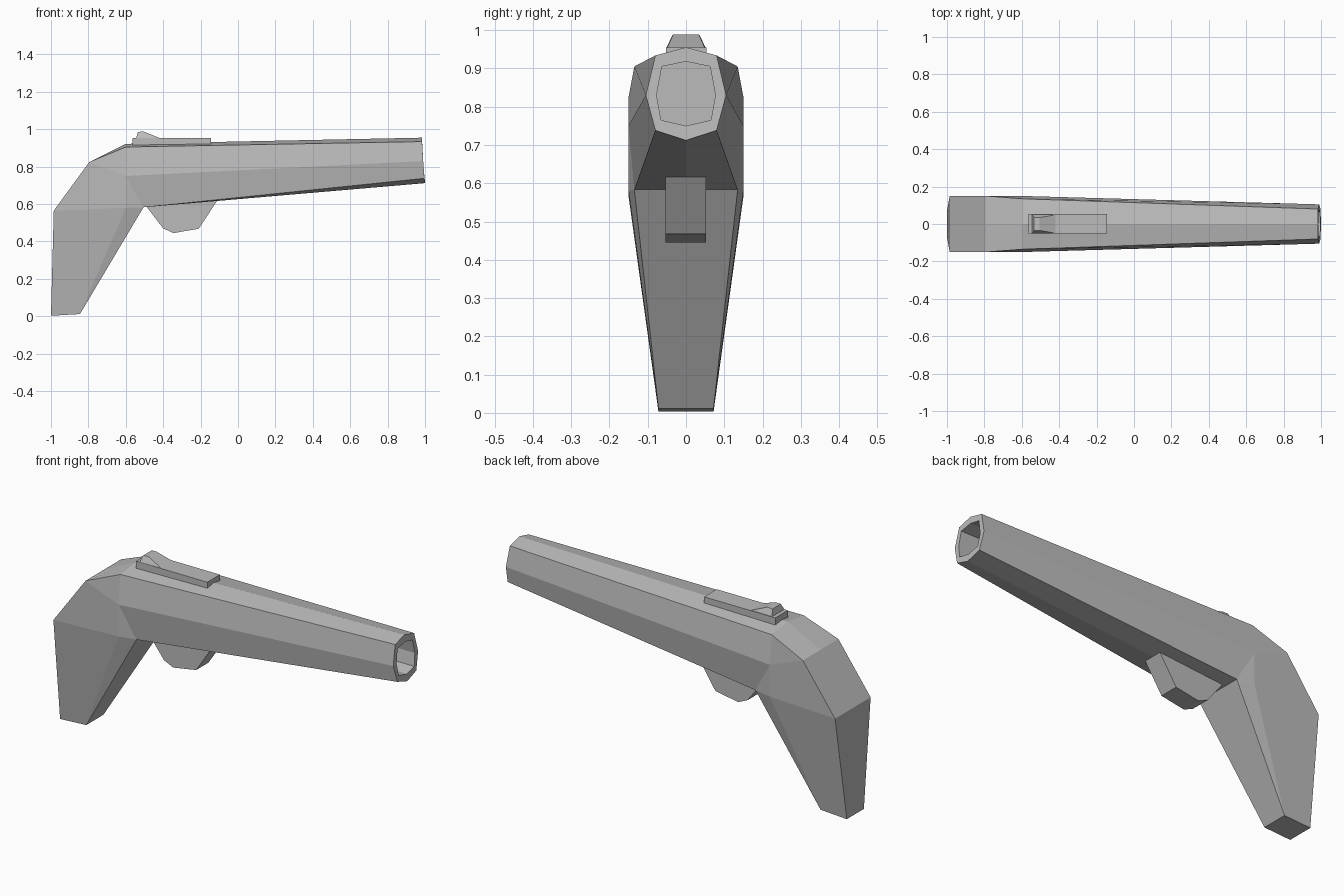
import bpy
import bmesh
from mathutils import Vector

cube = bpy.data.objects.get("Cube")
if cube:
    bpy.data.objects.remove(cube, do_unlink=True)

# One plain grey for the whole model
grey = bpy.data.materials.new("plain_grey")
grey.use_nodes = True
colour = (0.5, 0.5, 0.5, 1)
grey.diffuse_color = colour
grey.node_tree.nodes["Principled BSDF"].inputs["Base Color"].default_value = colour


def finish(name, bm):
    bmesh.ops.recalc_face_normals(bm, faces=bm.faces[:])
    mesh = bpy.data.meshes.new(name)
    bm.to_mesh(mesh)
    bm.free()
    mesh.materials.append(grey)
    ob = bpy.data.objects.new(name, mesh)
    bpy.context.collection.objects.link(ob)
    return ob


def mirrored(name, points, faces):
    """Build one half from named points, then mirror it across y = 0."""
    bm = bmesh.new()
    for side in (1, -1):
        verts = {k: bm.verts.new((x, y * side, z)) for k, (x, y, z) in points.items()}
        for face in faces:
            bm.faces.new([verts[k] for k in face.split()])
    bmesh.ops.remove_doubles(bm, verts=bm.verts[:], dist=0.0005)
    return finish(name, bm)


def extruded(name, profile, y0, y1):
    """Extrude an x-z profile sideways."""
    bm = bmesh.new()
    face = bm.faces.new([bm.verts.new((x, y0, z)) for x, z in profile])
    new = bmesh.ops.extrude_face_region(bm, geom=[face])["geom"]
    moved = [g for g in new if isinstance(g, bmesh.types.BMVert)]
    bmesh.ops.translate(bm, verts=moved, vec=Vector((0, y1 - y0, 0)))
    return finish(name, bm)


# Barrel cross-sections: top, upper, middle, lower and bottom points
ring = ("top", "upper", "middle", "lower", "bottom")
muzzle = [(.983, 0, .955), (.984, .08, .934), (.99, .105, .83), (.997, .08, .738), (1, 0, .712)]
bore = [(.985, 0, .918), (.986, .063, .905), (.99, .077, .83), (.995, .065, .765), (.997, 0, .75)]
rear = [(-.6, 0, .922), (-.6, .135, .905), (-.6, .15, .75), (-.505, .135, .583), (-.505, 0, .583)]
depth = [(.5, y, z) for x, y, z in bore]

points, faces = {}, []
for prefix, section in (("rear_", rear), ("muzzle_", muzzle), ("bore_", bore), ("depth_", depth)):
    points.update({prefix + k: p for k, p in zip(ring, section)})
for a, b in (("rear_", "muzzle_"), ("muzzle_", "bore_"), ("bore_", "depth_")):
    for i, j in zip(ring, ring[1:]):
        faces.append(f"{a}{i} {b}{i} {b}{j} {a}{j}")
faces.append(" ".join("depth_" + k for k in ring))

# Grip corners, each with a matching point on the centre line
corners = {"shoulder": (-.795, .15, .825), "heel": (-.985, .15, .565),
           "butt_back": (-1, .072, .003), "butt_front": (-.845, .072, .012)}
for k, (x, y, z) in corners.items():
    points[k] = (x, y, z)
    points[k + "_mid"] = (x, 0, z)
points["web"] = (-.6, .15, .58)
faces += [
    "rear_top rear_upper shoulder shoulder_mid",
    "shoulder_mid shoulder heel heel_mid",
    "heel_mid heel butt_back butt_back_mid",
    "butt_back_mid butt_back butt_front butt_front_mid",
    "butt_front_mid butt_front rear_lower rear_bottom",
    "rear_upper rear_middle shoulder",
    "rear_middle web heel shoulder",
    "rear_middle rear_lower web",
    "web butt_front butt_back heel",
    "web rear_lower butt_front",
]
mirrored("barrel_and_grip", points, faces)

# Trigger block below the barrel
extruded("trigger_block", [(-.5, .6), (-.4, .47), (-.345, .445), (-.21, .468),
                           (-.11, .62), (-.15, .66), (-.46, .64)], -.053, .052)

# Sight rail on top of the barrel
extruded("sight_rail", [(-.565, .9), (-.145, .9), (-.145, .954), (-.565, .954)], -.052, .054)

# Tapered rear sight standing on the rail
sight = {"back": (-.545, .052, .952), "back_top": (-.535, .036, .986),
         "front_top": (-.505, .034, .988), "front": (-.415, .05, .952)}
sight.update({k + "_mid": (x, 0, z) for k, (x, y, z) in list(sight.items())})
loop = list(("back", "back_top", "front_top", "front"))
sight_faces = [f"{a}_mid {a} {b} {b}_mid" for a, b in zip(loop, loop[1:] + loop[:1])]
mirrored("rear_sight", sight, sight_faces + [" ".join(loop)])
